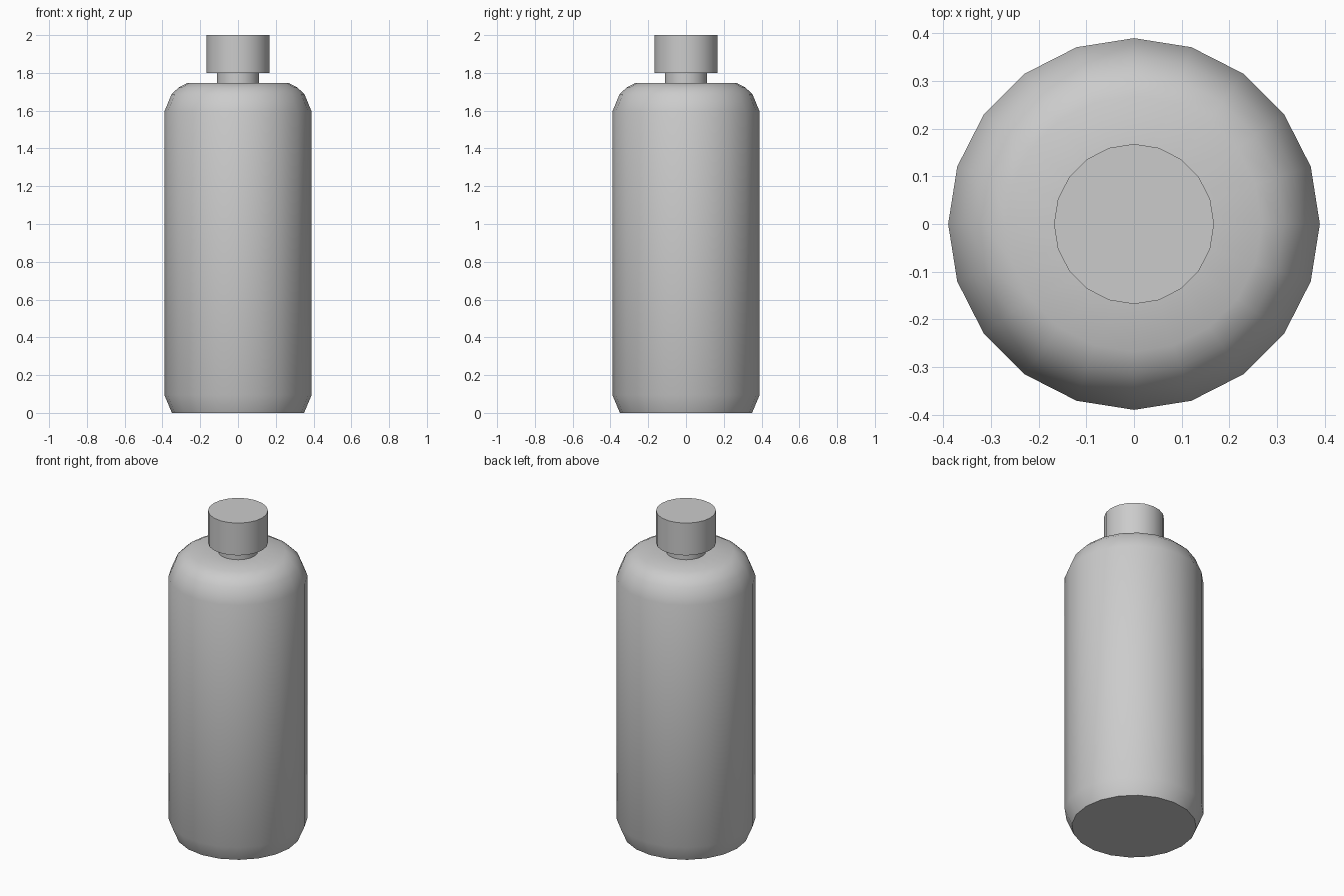
import bpy, bmesh, math

if "Cube" in bpy.data.objects:
    bpy.data.objects.remove(bpy.data.objects["Cube"])

SIDES = 20


def lathe(name, profile):
    """Closed solid of revolution from (radius, z) points, bottom to top."""
    bm = bmesh.new()
    rings = []
    for r, z in profile:
        rings.append([bm.verts.new((r * math.cos(2 * math.pi * i / SIDES),
                                    r * math.sin(2 * math.pi * i / SIDES), z))
                      for i in range(SIDES)])
    for low, high in zip(rings, rings[1:]):
        for i in range(SIDES):
            j = (i + 1) % SIDES
            bm.faces.new((low[i], low[j], high[j], high[i]))
    bm.faces.new(rings[0][::-1])
    bm.faces.new(rings[-1])
    mesh = bpy.data.meshes.new(name)
    bm.to_mesh(mesh)
    bm.free()
    obj = bpy.data.objects.new(name, mesh)
    bpy.context.collection.objects.link(obj)
    bpy.ops.object.select_all(action='DESELECT')
    obj.select_set(True)
    bpy.context.view_layer.objects.active = obj
    bpy.ops.object.shade_smooth_by_angle(angle=math.radians(42))
    return obj


# Bottle body with bevelled base, rounded shoulder and narrow neck
lathe("bottle_body", [(0.35, 0), (0.39, 0.095), (0.39, 1.595), (0.352, 1.687),
                      (0.315, 1.722), (0.268, 1.747), (0.112, 1.747), (0.112, 1.80)])

# Screw cap
lathe("cap", [(0.168, 1.80), (0.168, 2.0)])
